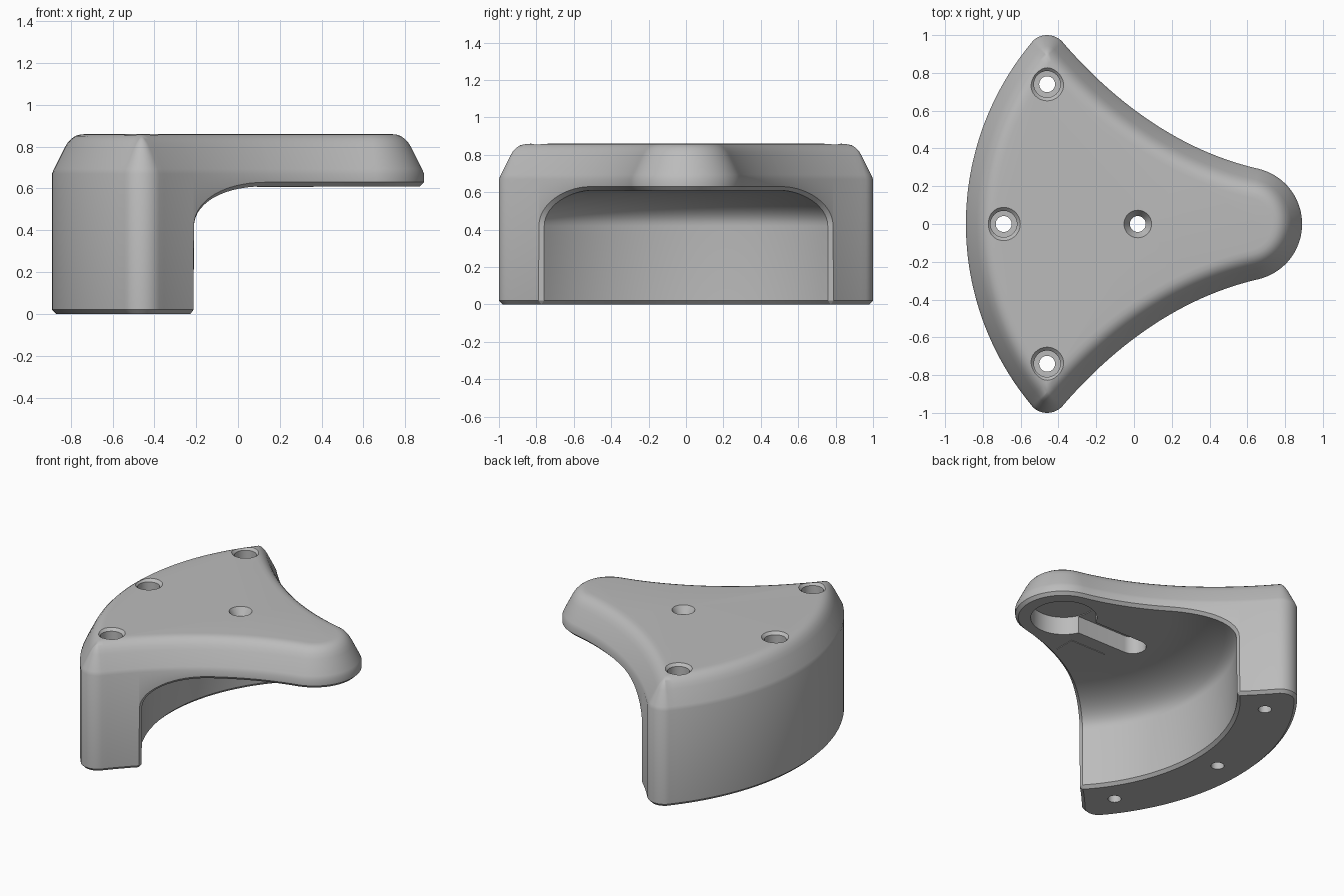
import bpy, bmesh
from math import sin, cos, pi, atan2, hypot, radians
from mathutils import Vector

if "Cube" in bpy.data.objects:
    bpy.data.objects.remove(bpy.data.objects["Cube"])

grey = bpy.data.materials.new("plain grey")
grey.use_nodes = True
grey.diffuse_color = (0.5, 0.5, 0.5, 1)
grey.node_tree.nodes["Principled BSDF"].inputs["Base Color"].default_value = (0.5, 0.5, 0.5, 1)

CX, R_BACK = 0.61, 1.5           # centre and radius of the curved back
TIP, R_TIP = Vector((-0.46, 0.89)), 0.11
NOSE_X, R_NOSE = 0.59, 0.30
EDGE, CEIL, WALL = 0.02, 0.61, 1.12
SHOULDER = 0.67
SPAN = 48                        # segments across the cavity


class Mesh:
    """Mesh builder that shares vertices by position."""
    def __init__(self):
        self.bm, self.seen = bmesh.new(), {}

    def v(self, x, y, z):
        key = (round(x, 4), round(y, 4), round(z, 4))
        if key not in self.seen:
            self.seen[key] = self.bm.verts.new((x, y, z))
        return self.seen[key]

    def face(self, verts):
        verts = list(dict.fromkeys(verts))
        if len(verts) > 2 and not self.bm.faces.get(verts):
            self.bm.faces.new(verts)

    def bridge(self, a, b):
        for i in range(len(a)):
            j = (i + 1) % len(a)
            self.face([a[i], a[j], b[j], b[i]])

    def finish(self, name):
        bmesh.ops.recalc_face_normals(self.bm, faces=self.bm.faces)
        me = bpy.data.meshes.new(name)
        self.bm.to_mesh(me)
        self.bm.free()
        me.materials.append(grey)
        ob = bpy.data.objects.new(name, me)
        bpy.context.collection.objects.link(ob)
        return ob


# Concave flank between the wing tip and the nose
FLANK = [Vector(p) for p in ((-0.377, 0.962), (-0.1, 0.64), (0.25, 0.385), (0.66, 0.292))]


def flank(t):
    a, b, c, d = FLANK
    s = 1 - t
    p = a * s**3 + b * 3 * s * s * t + c * 3 * s * t * t + d * t**3
    g = ((b - a) * s * s + (c - b) * 2 * s * t + (d - c) * t * t).normalized()
    return p, Vector((-g.y, g.x))


def at_radius(r):
    lo, hi = 0.0, 1.0
    for _ in range(40):
        mid = (lo + hi) / 2
        p = flank(mid)[0]
        lo, hi = (mid, hi) if hypot(p.x - CX, p.y) > r else (lo, mid)
    return lo


def inset(e, d):
    """Outline point moved inwards, mitred past the wing tip rounding."""
    p = e["p"] - e["n"] * d
    side = 1 if e["p"].y >= 0 else -1
    past = {"tip": True, "back": p.x > TIP.x, "flank": p.x < TIP.x}.get(e["kind"], False)
    if d > R_TIP and past:
        return TIP.x, side * (TIP.y - (d - R_TIP) * 1.55)
    return p.x, p.y


def entry(kind, p, n, foot, z, lower=None):
    return dict(kind=kind, p=p, n=n, foot=foot, z=z, lower=lower)


# Cavity profile: wall foot, wall, then an elliptical cove to the ceiling
COVE_A, COVE_B = 0.42, 0.19
rows = [(WALL + EDGE, 0, 0), (WALL, EDGE, 0)]
for i in range(15):
    a = i / 14 * pi / 2
    slope = atan2(sin(a) / COVE_B, cos(a) / COVE_A)
    rows.append((WALL - 0.003 - COVE_A * (1 - cos(a)), CEIL - COVE_B * (1 - sin(a)), slope))


def row_end(r):
    p = flank(at_radius(r))[0]
    return atan2(p.y, CX - p.x) - EDGE / r


# Half outline from the back centre to the nose
half = []
back_end = atan2(TIP.y, CX - TIP.x)
for i in range(25):
    a = back_end * i / 24
    n = Vector((-cos(a), sin(a)))
    half.append(entry("back", Vector((CX, 0)) + n * R_BACK, n, "block", EDGE))
n0 = flank(0)[1]
a0, a1 = pi - back_end, atan2(n0.y, n0.x)
for i in range(1, 13):
    a = a0 + (a1 - a0) * i / 12
    n = Vector((cos(a), sin(a)))
    half.append(entry("tip", TIP + n * R_TIP, n, "block", EDGE))
t_end = at_radius(WALL + 0.05)
for i in range(1, 7):
    half.append(entry("flank", *flank(t_end * i / 6), "block", EDGE))
for k, (r, z, slope) in enumerate(rows):
    rim = r if k == 0 else r + EDGE * cos(slope)
    zr = EDGE if k == 0 else z + EDGE * sin(slope)
    t = row_end(r)
    half.append(entry("flank", *flank(at_radius(rim)), "cove", zr,
                      (CX - r * cos(t), r * sin(t), z)))
t0 = at_radius(rows[-1][0] - 0.02)
for i in range(13):
    half.append(entry("flank", *flank(t0 + (1 - t0) * i / 12), "nose", CEIL + EDGE))
a0 = atan2(FLANK[3].y, FLANK[3].x - NOSE_X)
for i in range(1, 19):
    a = a0 * (1 - i / 18)
    n = Vector((cos(a), sin(a)))
    half.append(entry("nose", Vector((NOSE_X, 0)) + n * R_NOSE, n, "nose", CEIL + EDGE))


def mirrored(e):
    m = dict(e)
    m["p"], m["n"] = Vector((e["p"].x, -e["p"].y)), Vector((e["n"].x, -e["n"].y))
    if e["lower"]:
        m["lower"] = (e["lower"][0], -e["lower"][1], e["lower"][2])
    return m


other = [mirrored(e) for e in reversed(half[1:-1])]
loop = half + other

# Body shell: lower chamfer, sides, sloped shoulder and rounded top
m = Mesh()


def low(e):
    if e["lower"]:
        return m.v(*e["lower"])
    return m.v(*inset(e, EDGE), 0 if e["foot"] == "block" else CEIL)


lower = [low(e) for e in loop]
rings = [[m.v(e["p"].x, e["p"].y, e["z"]) for e in loop]]
for d, z in ((0, SHOULDER), (0.01, 0.694), (0.058, 0.79), (0.074, 0.817),
             (0.092, 0.837), (0.112, 0.851), (0.134, 0.858), (0.158, 0.86)):
    rings.append([m.v(*inset(e, d), z) for e in loop])
m.bridge(lower, rings[0])
for a, b in zip(rings, rings[1:]):
    m.bridge(a, b)
m.face(rings[-1])

# Cavity wall, cove, ceiling and block underside
arcs = []
for r, z, _ in rows:
    t = row_end(r)
    angles = [t * (1 - 2 * k / SPAN) for k in range(SPAN + 1)]
    arcs.append([m.v(CX - r * cos(a), r * sin(a), z) for a in angles])
for a, b in zip(arcs, arcs[1:]):
    for k in range(SPAN):
        m.face([a[k], a[k + 1], b[k + 1], b[k]])
m.face(arcs[-1] + [low(e) for e in reversed(loop) if e["foot"] == "nose"])
m.face([low(e) for e in other + half if e["foot"] == "block"] + arcs[0])
body = m.finish("body")


def loft(name, sections):
    """Closed solid through (outline points, height) sections."""
    s = Mesh()
    made = [[s.v(x, y, z) for x, y in pts] for pts, z in sections]
    for a, b in zip(made, made[1:]):
        s.bridge(a, b)
    s.face(made[0])
    s.face(made[-1])
    return s.finish(name)


def circle(x, y, r, n=40):
    return [(x + r * cos(2 * pi * i / n), y + r * sin(2 * pi * i / n)) for i in range(n)]


def bore(name, x, y, profile):
    return loft(name, [(circle(x, y, r), z) for r, z in profile])


# Screw holes, centre hole and keyhole pocket
counterbore = ((0.042, -0.1), (0.042, 0.70), (0.07, 0.701), (0.07, 0.842), (0.088, 0.86), (0.088, 0.95))
countersink = ((0.042, 0.5), (0.042, 0.81), (0.073, 0.86), (0.073, 0.95))
cutters = [bore("screw_hole_cutter", x, y, counterbore)
           for x, y in ((-0.69, 0), (TIP.x, 0.74), (TIP.x, -0.74))]
slot = [(cx + 0.085 * cos(s + pi * i / 16), 0.085 * sin(s + pi * i / 16))
        for cx, s in ((0.58, -pi / 2), (0.01, pi / 2)) for i in range(17)]
cutters.append(loft("slot_cutter", [(slot, 0.5), (slot, 0.73)]))
cutters.append(bore("pocket_cutter", 0.58, 0, ((0.21, 0.5), (0.21, 0.735))))
cutters.append(bore("centre_hole_cutter", 0.02, 0, countersink))

bpy.context.view_layer.objects.active = body
for c in cutters:
    mod = body.modifiers.new(c.name, "BOOLEAN")
    mod.operation, mod.solver, mod.object = "DIFFERENCE", "EXACT", c
    bpy.ops.object.modifier_apply(modifier=mod.name)
    bpy.data.objects.remove(c)

# Thin blank plate on the ceiling
px, py = 0.227, -0.256
rect = [(px + sx * 0.135, py + sy * 0.073) for sx, sy in ((-1, -1), (1, -1), (1, 1), (-1, 1))]
loft("underside_plate", [(rect, CEIL - 0.004), (rect, CEIL + 0.004)])

bpy.ops.object.select_all(action="DESELECT")
body.select_set(True)
bpy.context.view_layer.objects.active = body
bpy.ops.object.shade_smooth_by_angle(angle=radians(30))
